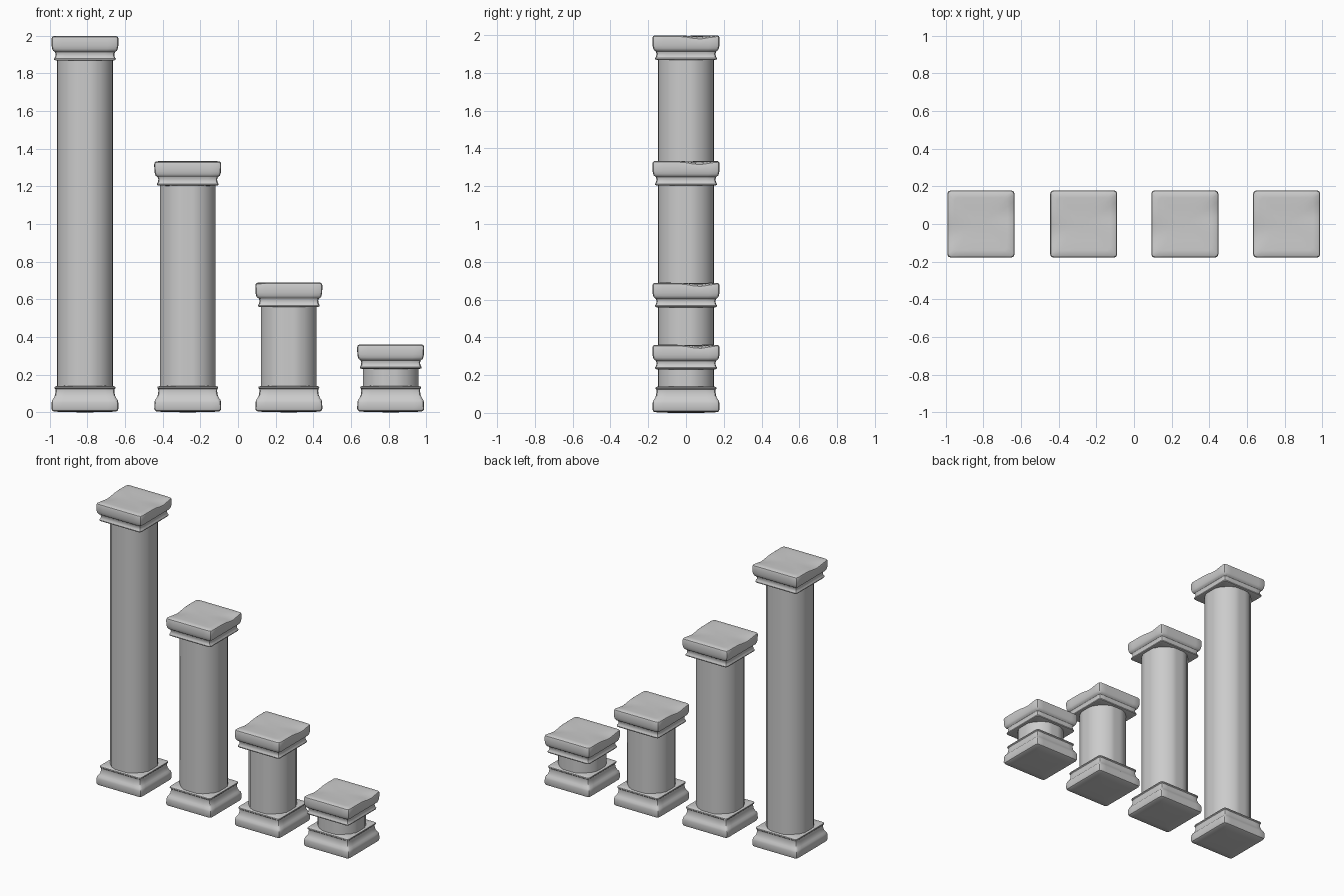
import bpy, bmesh, math

if "Cube" in bpy.data.objects:
    bpy.data.objects.remove(bpy.data.objects["Cube"])

COLUMNS = [(-0.813, 2.0), (-0.267, 1.335), (0.27, 0.69), (0.811, 0.362)]


def square_ring(w, r, n=8):
    """Rounded square outline with n points on each side and rounded corners."""
    pts = []
    for k in range(4):
        a = k * math.pi / 2
        c, s = math.cos(a), math.sin(a)
        side = [(w, -(w - r) + 2 * (w - r) * i / n) for i in range(n + 1)]
        d = r * (1 - math.sqrt(0.5))
        side.append((w - d, w - d))
        pts += [(x * c - y * s, x * s + y * c) for x, y in side]
    return pts


def loft(name, rings, x0, warp=None):
    """Skin a stack of outlines and close both ends."""
    bm = bmesh.new()
    loops = []
    for pts, z in rings:
        loops.append([bm.verts.new((x, y, z + (warp(x, y, z) if warp else 0)))
                      for x, y in pts])
    n = len(loops[0])
    for a, b in zip(loops, loops[1:]):
        for i in range(n):
            j = (i + 1) % n
            bm.faces.new((a[i], a[j], b[j], b[i]))
    bm.faces.new(loops[0][::-1])
    bm.faces.new(loops[-1])
    bmesh.ops.recalc_face_normals(bm, faces=bm.faces)
    me = bpy.data.meshes.new(name)
    bm.to_mesh(me)
    bm.free()
    ob = bpy.data.objects.new(name, me)
    ob.location.x = x0
    bpy.context.collection.objects.link(ob)
    bpy.context.view_layer.objects.active = ob
    ob.select_set(True)
    bpy.ops.object.shade_smooth_by_angle(angle=math.radians(35))
    ob.select_set(False)
    return ob


# Worn plinth and capital profiles: (half width, height)
BASE = [(0.04, 0.003), (0.12, 0.004), (0.165, 0.007), (0.174, 0.012), (0.178, 0.022),
        (0.177, 0.055), (0.174, 0.068), (0.166, 0.078), (0.159, 0.095), (0.156, 0.115),
        (0.157, 0.126), (0.162, 0.131), (0.161, 0.138), (0.152, 0.142), (0.11, 0.144)]
CAP = [(0.11, -0.132), (0.155, -0.131), (0.163, -0.128), (0.164, -0.122),
       (0.158, -0.112), (0.156, -0.098), (0.160, -0.086), (0.170, -0.079),
       (0.174, -0.070), (0.177, -0.055), (0.178, -0.016), (0.175, -0.007),
       (0.167, -0.002), (0.14, -0.001), (0.09, -0.004), (0.03, -0.005)]


def top_wear(h):
    """Shallow dips worn into the left and right edges of the slab top."""
    def warp(x, y, z):
        if z < h - 0.03:
            return 0
        f = math.exp(-((x - 0.178) / 0.05) ** 2 - ((y - 0.07) / 0.06) ** 2)
        g = math.exp(-((x + 0.178) / 0.05) ** 2 - ((y + 0.05) / 0.07) ** 2)
        return -0.014 * (f + g)
    return warp


# Shaft section: rounded octagon with a shallow groove beside each face
def shaft_ring():
    quarter = [(0.148, -0.025), (0.148, 0.025), (0.146, 0.053), (0.137, 0.067), (0.132, 0.082),
               (0.108, 0.108), (0.082, 0.132), (0.067, 0.137), (0.053, 0.146)]
    pts = []
    for k in range(4):
        a = k * math.pi / 2
        c, s = math.cos(a), math.sin(a)
        pts += [(x * c - y * s, x * s + y * c) for x, y in quarter]
    return pts


def profile_rings(profile, z0):
    return [(square_ring(w, min(0.016, w * 0.2)), z0 + z) for w, z in profile]


for i, (x, h) in enumerate(COLUMNS, 1):
    loft(f"column_{i}_base", profile_rings(BASE, -0.003), x)
    loft(f"column_{i}_shaft", [(shaft_ring(), 0.12), (shaft_ring(), h - 0.11)], x)
    loft(f"column_{i}_capital", profile_rings(CAP, h), x, top_wear(h))
